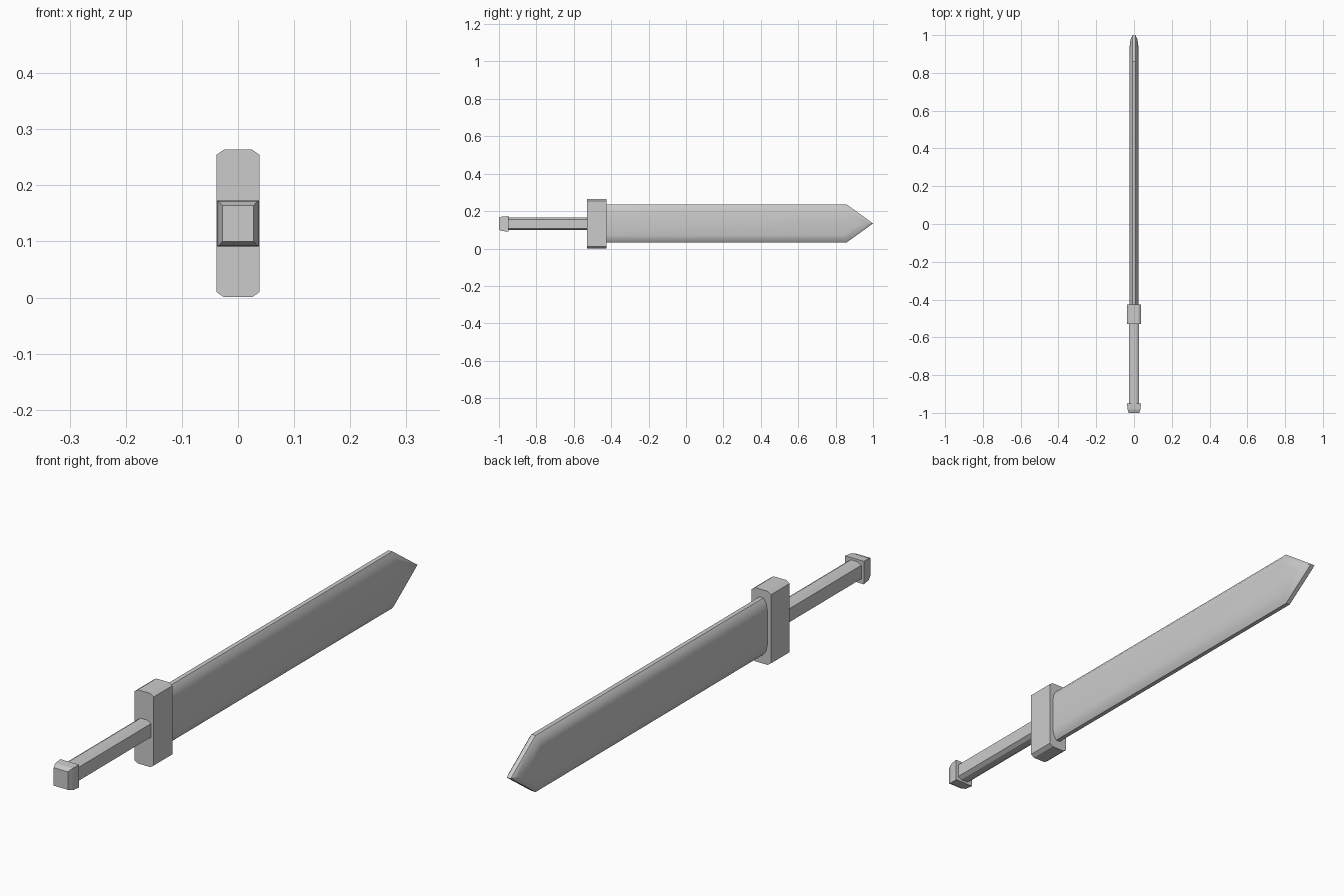
import bpy, bmesh, math

if "Cube" in bpy.data.objects:
    bpy.data.objects.remove(bpy.data.objects["Cube"])

ZC = 0.132  # height of the sword's long axis


def loft(name, rings, smooth=False):
    """Skin a stack of equal-length point rings and cap both ends."""
    bm = bmesh.new()
    loops = [[bm.verts.new(p) for p in ring] for ring in rings]
    for a, b in zip(loops, loops[1:]):
        n = len(a)
        for i in range(n):
            bm.faces.new((a[i], a[(i + 1) % n], b[(i + 1) % n], b[i]))
    bm.faces.new(loops[0])
    bm.faces.new(loops[-1])
    bmesh.ops.recalc_face_normals(bm, faces=bm.faces)
    me = bpy.data.meshes.new(name)
    bm.to_mesh(me)
    bm.free()
    ob = bpy.data.objects.new(name, me)
    bpy.context.collection.objects.link(ob)
    if smooth:
        bpy.ops.object.select_all(action='DESELECT')
        ob.select_set(True)
        bpy.context.view_layer.objects.active = ob
        bpy.ops.object.shade_smooth_by_angle(angle=math.radians(30))
    return ob


def octagon(y, w, h, cx, cz):
    """Chamfered rectangle in the xz plane."""
    pts = [(w, h - cz), (w - cx, h), (cx - w, h), (-w, h - cz),
           (-w, cz - h), (cx - w, -h), (w - cx, -h), (w, cz - h)]
    return [(x, y, ZC + z) for x, z in pts]


def rectangle(y, w, h):
    return [(sx * w, y, ZC + sz * h) for sx, sz in ((1, 1), (-1, 1), (-1, -1), (1, -1))]


def blade_outline(x, d):
    """Pointed blade silhouette at depth x, inset by d."""
    slope = 0.101 / 0.14
    tip = 1.0 - d / math.sin(math.atan(slope))
    h = 0.101 - d
    shoulder = tip - h / slope
    pts = [(-0.44, h), (shoulder, h), (tip, 0), (shoulder, -h), (-0.44, -h)]
    return [(x, y, ZC + 0.002 + z) for y, z in pts]


# Blade: flat sides stepping down to a blunt edge all round
half = [(0.024, 0.04), (0.019, 0.015), (0.008, 0.0)]
levels = half + [(-x, d) for x, d in reversed(half)]
loft("blade", [blade_outline(x, d) for x, d in levels], smooth=True)

# Crossguard
loft("guard", [octagon(y, 0.038, 0.1315, 0.013, 0.009) for y in (-0.53, -0.425)])

# Grip
loft("grip", [octagon(y, 0.027, 0.033, 0.014, 0.009) for y in (-0.96, -0.52)])

# Pommel, tapering toward its end
loft("pommel", [rectangle(-1.0, 0.028, 0.032),
                rectangle(-0.982, 0.034, 0.039),
                rectangle(-0.95, 0.037, 0.041)])
